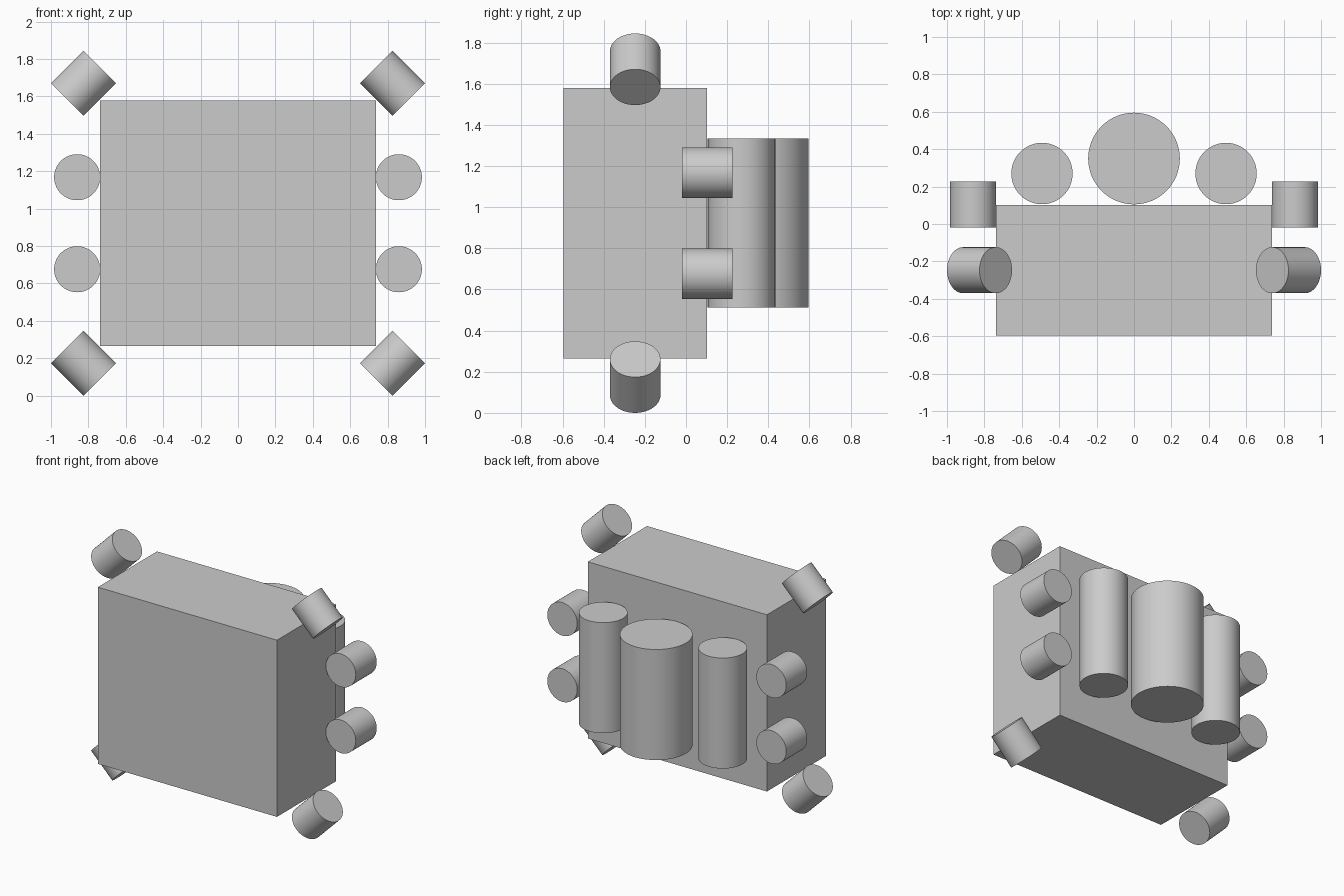
import bpy
import math

if "Cube" in bpy.data.objects:
    bpy.data.objects.remove(bpy.data.objects["Cube"])

grey = bpy.data.materials.new("plain grey")
grey.diffuse_color = (0.6, 0.6, 0.6, 1)
grey.use_nodes = True
grey.node_tree.nodes["Principled BSDF"].inputs["Base Color"].default_value = grey.diffuse_color


def cylinder(name, radius, length, centre, rotation=(0, 0, 0)):
    bpy.ops.mesh.primitive_cylinder_add(vertices=64, radius=radius, depth=length,
                                        location=centre, rotation=rotation)
    obj = bpy.context.object
    obj.name = name
    obj.data.materials.append(grey)
    bpy.ops.object.shade_smooth_by_angle(angle=math.radians(30))
    return obj


# Main box
bpy.ops.mesh.primitive_cube_add(size=1, location=(0, -0.247, 0.922))
body = bpy.context.object
body.name = "body"
body.scale = (1.474, 0.696, 1.314)
body.data.materials.append(grey)

# Upright tanks on the back
cylinder("back_tank_centre", 0.245, 0.822, (0, 0.35, 0.922))

for side, label in ((-1, "left"), (1, "right")):
    cylinder("back_tank_" + label, 0.164, 0.822, (side * 0.492, 0.27, 0.922))

    # Side thrusters pointing front to back
    for z, level in ((0.676, "lower"), (1.168, "upper")):
        cylinder(f"side_thruster_{level}_{label}", 0.123, 0.246,
                 (side * 0.86, 0.103, z), (math.pi / 2, 0, 0))

    # Corner thrusters tilted along the box corners
    for up, level in ((-1, "lower"), (1, "upper")):
        cylinder(f"corner_thruster_{level}_{label}", 0.123, 0.246,
                 (side * 0.826, -0.247, 0.922 + up * 0.748),
                 (0, -side * up * math.pi / 4, 0))
